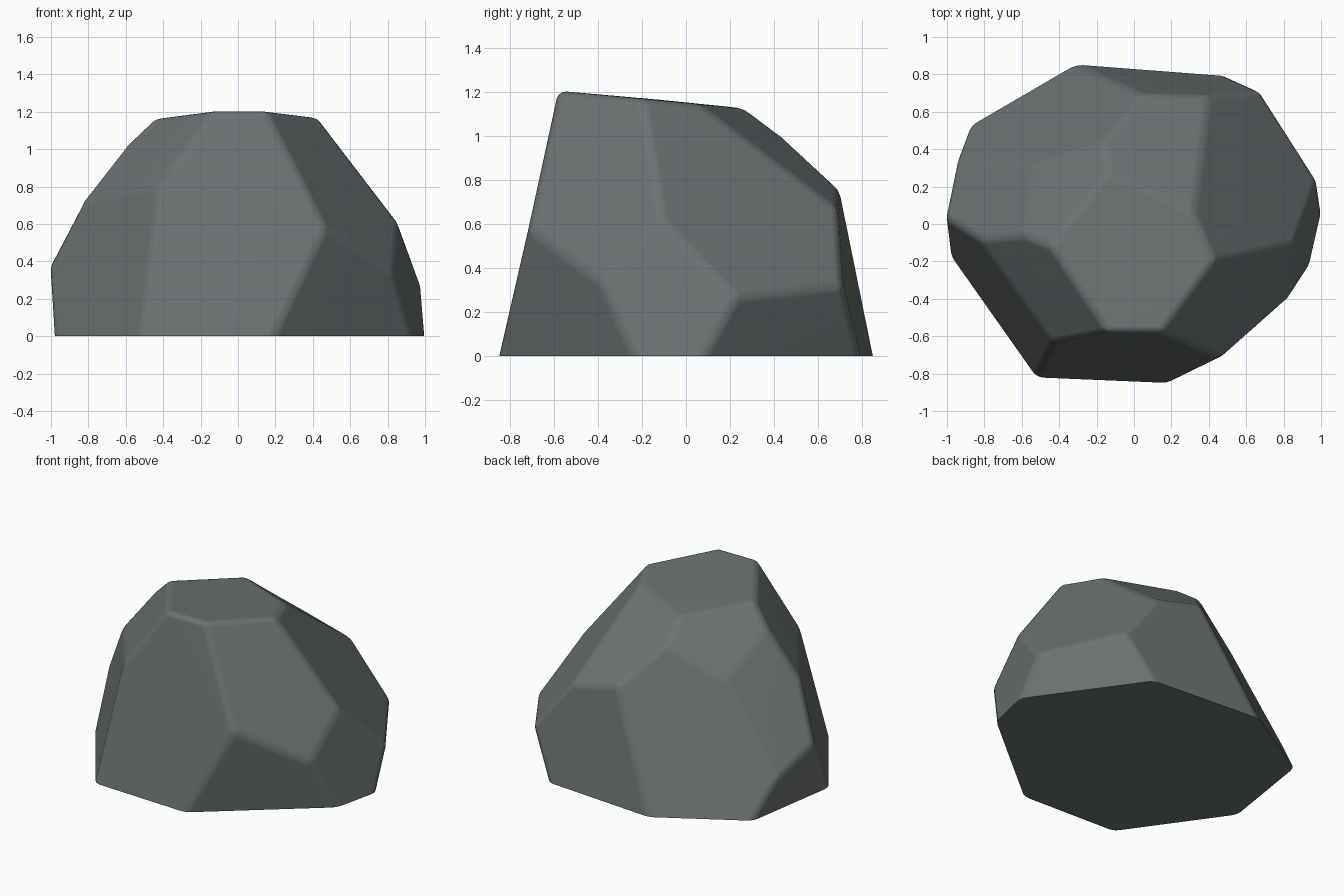
import bpy, bmesh, math

if "Cube" in bpy.data.objects:
    bpy.data.objects.remove(bpy.data.objects["Cube"])

# Corner points of the faceted boulder
CORNERS = [
    # ground outline
    (-.52, -.82, 0), (.19, -.85, 0), (.93, -.24, 0), (1.003, .08, 0),
    (.5, .79, 0), (-.31, .852, 0), (-.88, .52, 0), (-.985, -.16, 0),
    # middle ring
    (-.43, -.635, .79), (.465, -.715, .58), (.83, -.395, .34), (.855, -.11, .615),
    (.98, .23, .27), (.675, .71, .32), (.40, .69, .67), (.04, .697, .76),
    (-.945, .35, .23), (-1.008, .03, .38), (-.83, -.08, .725), (-.53, .32, .80),
    # crown
    (-.14, -.58, 1.205), (.15, -.58, 1.205), (.43, -.2, 1.17), (.32, .06, 1.145),
    (-.14, .27, 1.125), (-.45, -.12, 1.165), (-.585, -.06, 1.035), (-.16, .44, .995),
]

bm = bmesh.new()
for c in CORNERS:
    bm.verts.new(c)
bmesh.ops.convex_hull(bm, input=bm.verts[:])

# Merge nearly coplanar triangles into broad facets
bmesh.ops.dissolve_limit(bm, angle_limit=math.radians(9),
                         verts=bm.verts[:], edges=bm.edges[:])

# Soften every edge except the ground outline
soft = [e for e in bm.edges if max(v.co.z for v in e.verts) > 0.01]
bmesh.ops.bevel(bm, geom=soft, offset=0.035, offset_type='OFFSET', segments=3,
                profile=0.5, affect='EDGES', clamp_overlap=True)
bmesh.ops.recalc_face_normals(bm, faces=bm.faces[:])

mesh = bpy.data.meshes.new("boulder")
bm.to_mesh(mesh)
bm.free()
boulder = bpy.data.objects.new("boulder", mesh)
bpy.context.collection.objects.link(boulder)

# Stone colour
stone = bpy.data.materials.new("grey stone")
stone.diffuse_color = (0.15, 0.167, 0.167, 1)
stone.use_nodes = True
stone.node_tree.nodes["Principled BSDF"].inputs["Base Color"].default_value = stone.diffuse_color
mesh.materials.append(stone)

# Smooth bevels, flat facets
bpy.context.view_layer.objects.active = boulder
boulder.select_set(True)
bpy.ops.object.shade_smooth_by_angle(angle=math.radians(40))
weighted = boulder.modifiers.new("flat facets", 'WEIGHTED_NORMAL')
weighted.keep_sharp = True
